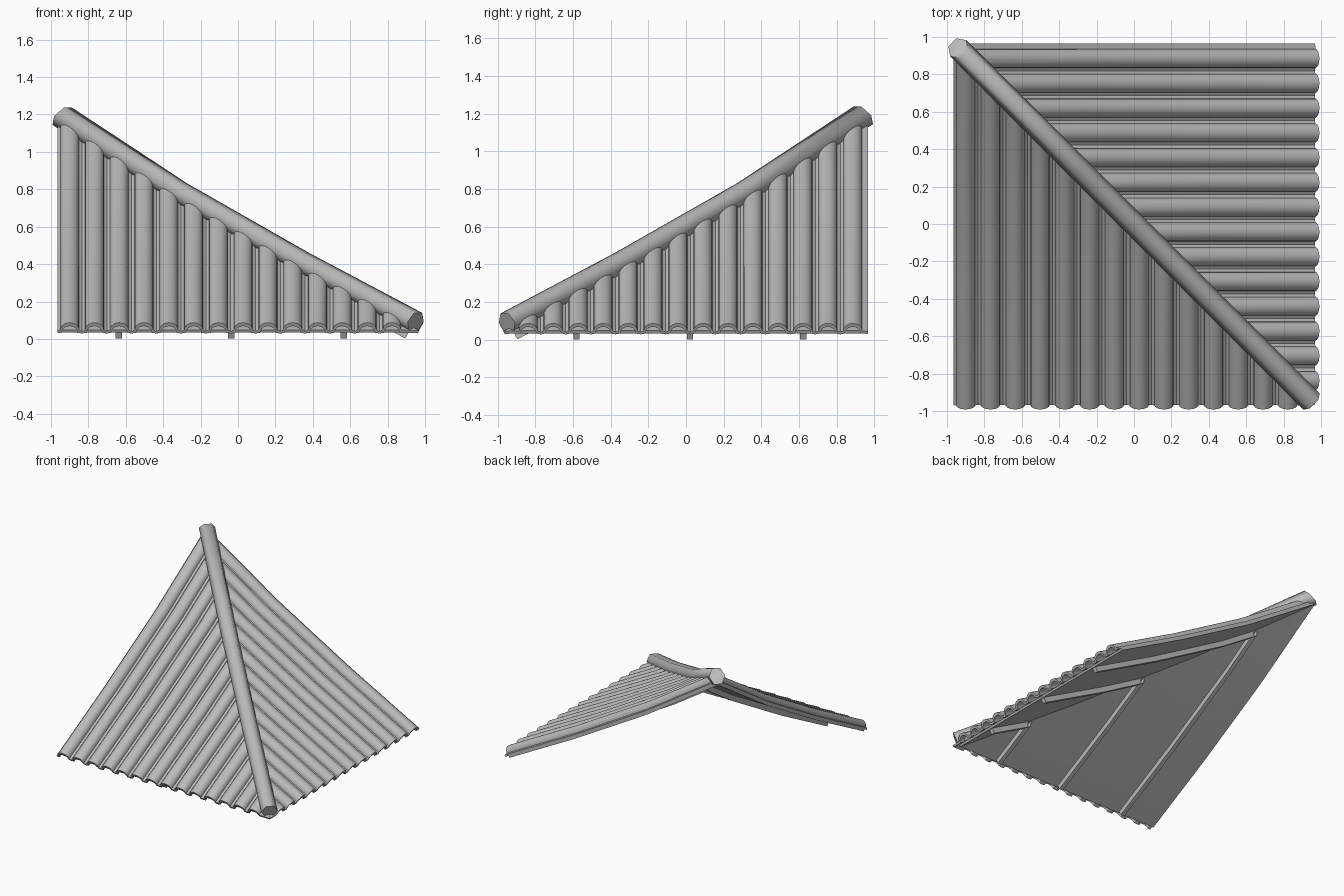
import bpy, bmesh, math
from mathutils import Vector

if "Cube" in bpy.data.objects:
    bpy.data.objects.remove(bpy.data.objects["Cube"], do_unlink=True)

clay = bpy.data.materials.new("plain grey")
clay.use_nodes = True
GREY = (0.5, 0.5, 0.5, 1)
clay.diffuse_color = GREY
clay.node_tree.nodes["Principled BSDF"].inputs["Base Color"].default_value = GREY

HALF = 0.965           # half width of the square plan
BREAKS = [0.62, 1.27]  # distances from the eave where the pitch steepens
PITCH = [0.53, 0.57, 0.645]


def roof_height(d):
    """Height of the roof surface at plan distance d from the eave."""
    z = 0.05 + PITCH[0] * min(d, BREAKS[0])
    z += PITCH[1] * max(0, min(d, BREAKS[1]) - BREAKS[0])
    return z + PITCH[2] * max(0, d - BREAKS[1])


def add_object(name, bm, angle):
    """Smooth the faces, keep edges sharper than the angle, make the object."""
    bmesh.ops.recalc_face_normals(bm, faces=bm.faces)
    for f in bm.faces:
        f.smooth = True
    for e in bm.edges:
        e.smooth = len(e.link_faces) == 2 and e.calc_face_angle() < math.radians(angle)
    mesh = bpy.data.meshes.new(name)
    bm.to_mesh(mesh)
    bm.free()
    mesh.materials.append(clay)
    bpy.context.collection.objects.link(bpy.data.objects.new(name, mesh))


def loft(bm, rings):
    """Join closed rings of points with quads."""
    loops = [[bm.verts.new(p) for p in ring] for ring in rings]
    n = len(loops[0])
    for a, b in zip(loops, loops[1:]):
        for i in range(n):
            j = (i + 1) % n
            bm.faces.new((a[i], a[j], b[j], b[i]))
    return loops


def slope_part(name, upper, lower, start, end, mirrored):
    """Sweep a section of (across, height) up one slope and trim it at the hip."""
    bm = bmesh.new()
    section = upper + lower[::-1]
    rings = [[(x, d - HALF - 0.47 * h, roof_height(d) + 0.88 * h) for x, h in section]
             for d in [start] + BREAKS + [end]]
    loops = loft(bm, rings)
    # both ends, filled strip by strip
    for ring in (loops[0], loops[-1]):
        for i in range(len(upper) - 1):
            bm.faces.new((ring[i], ring[i + 1], ring[-2 - i], ring[-1 - i]))
    bmesh.ops.bisect_plane(bm, geom=bm.verts[:] + bm.edges[:] + bm.faces[:],
                           plane_co=(0, 0, 0), plane_no=(1, 1, 0), clear_outer=True)
    if mirrored:
        for v in bm.verts:
            v.co = Vector((-v.co.y, -v.co.x, v.co.z))
    add_object(name, bm, 40)


def tile_section(shift):
    """Wavy sheet: rounded covers with shallow troughs between."""
    top, under = [(-HALF, -0.003)], [(-HALF, -0.018)]
    for i in range(14):
        centre = -0.9 + shift + 0.1325 * i
        for k in range(11):
            a = math.pi * k / 10
            top.append((centre - 0.05 * math.cos(a), 0.045 * math.sin(a)))
            under.append((centre - 0.042 * math.cos(a), -0.016 + 0.04 * math.sin(a)))
        if i < 13:
            top.append((centre + 0.066, -0.007))
            under.append((centre + 0.066, -0.021))
    top.append((HALF, -0.003))
    under.append((HALF, -0.018))
    return top, under


def bar(x0, x1, h0, h1):
    return [(x0, h1), (x1, h1)], [(x0, h0), (x1, h0)]


for side, mirrored, shift in (("front", False, 0), ("right", True, 0.015)):
    slope_part(side + "_tiles", *tile_section(shift), -0.005, 1.87, mirrored)
    # deck below the tiles, set back from the eave
    slope_part(side + "_deck", *bar(-HALF, HALF, -0.034, -0.017), 0.025, 1.9, mirrored)
    # rafters below the deck, running from eave to hip
    for number in range(3):
        x = -0.638 + shift + 0.602 * number
        slope_part(f"{side}_rafter_{number + 1}", *bar(x - 0.017, x + 0.017, -0.075, -0.033),
                   0.035, 1.9, mirrored)

# six-sided hip ridge following the bent hip line
across = Vector((1, 1, 0)).normalized()
outward = Vector((-1, 1, 0)).normalized()
up = Vector((0, 0, 1))
rings = []
for d, lean, stretch in ((0.015, 0.36, 1), (BREAKS[0], 0.38, 1),
                         (BREAKS[1], 0.42, 1), (1.905, 0.75, 1.2)):
    x = HALF - d
    centre = Vector((x, -x, roof_height(d) + 0.032))
    tilt = (up * math.cos(lean) - outward * math.sin(lean)) * stretch
    rings.append([centre + 0.061 * (across * math.cos(a) + tilt * math.sin(a))
                  for a in (math.tau * k / 6 for k in range(6))])
bm = bmesh.new()
loops = loft(bm, rings)
bm.faces.new(loops[0])
bm.faces.new(loops[-1])
add_object("hip_ridge", bm, 75)
